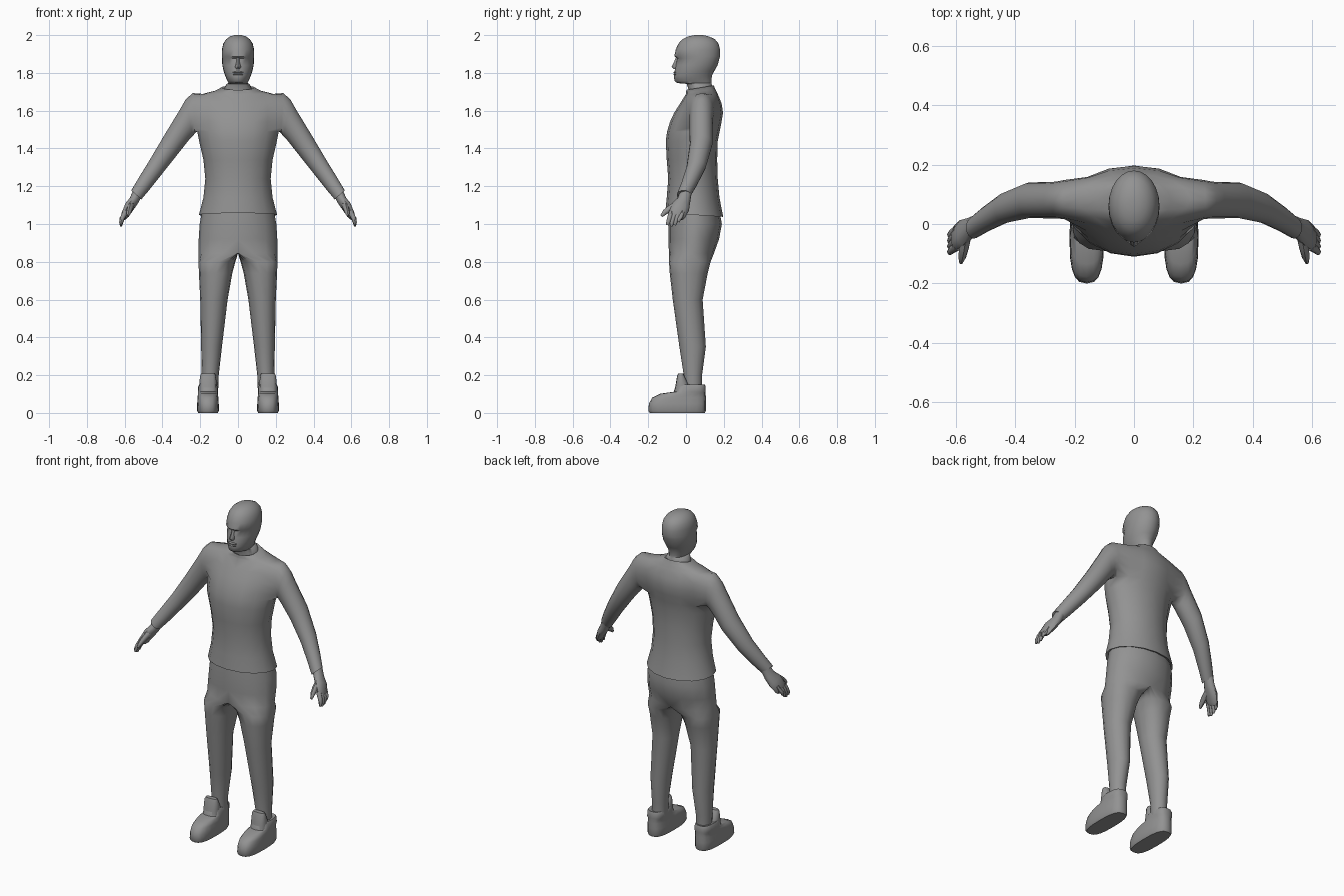
import bpy, bmesh
from math import sin, cos, pi, radians
from mathutils import Vector

GREY = bpy.data.materials.new("dark_grey")
GREY.diffuse_color = (.29, .29, .29, 1)


def bridge(bm, a, b, closed=True, skip=()):
    n = len(a)
    for i in range(n if closed else n - 1):
        if i not in skip:
            j = (i + 1) % n
            bm.faces.new((a[i], a[j], b[j], b[i]))


def finish(bm, name, mirror=True, angle=45):
    bmesh.ops.recalc_face_normals(bm, faces=bm.faces[:])
    mesh = bpy.data.meshes.new(name)
    bm.to_mesh(mesh)
    bm.free()
    mesh.materials.append(GREY)
    ob = bpy.data.objects.new(name, mesh)
    bpy.context.collection.objects.link(ob)
    bpy.ops.object.select_all(action='DESELECT')
    ob.select_set(True)
    bpy.context.view_layer.objects.active = ob
    bpy.ops.object.shade_smooth_by_angle(angle=radians(angle))
    if mirror:
        ob.modifiers.new("Mirror", 'MIRROR').use_clip = True
    return ob


def skin(name, rings, mirror=True, caps=True, angle=45):
    bm = bmesh.new()
    loops = [[bm.verts.new(p) for p in r] for r in rings]
    for a, b in zip(loops, loops[1:]):
        bridge(bm, a, b)
    if caps:
        bm.faces.new(loops[0])
        bm.faces.new(loops[-1])
    # open the side that meets the mirror plane
    if mirror:
        mid = [f for f in bm.faces if all(abs(v.co.x) < 1e-4 for v in f.verts)]
        bmesh.ops.delete(bm, geom=mid, context='FACES')
    return finish(bm, name, mirror, angle)


def oval(z, x_in, cx, x_out, yf, yb, n=16, power=2.0):
    """Horizontal ring with its own inner and outer half widths."""
    pts = []
    for k in range(n):
        t = -pi / 2 + 2 * pi * k / n
        c, s = cos(t), sin(t)
        c = abs(c) ** (2 / power) * (1 if c > 1e-6 else -1 if c < -1e-6 else 0)
        s = abs(s) ** (2 / power) * (1 if s > 0 else -1)
        x = cx + c * ((x_out - cx) if c > 0 else (cx - x_in))
        pts.append(Vector((x, (yf + yb) / 2 + s * (yb - yf) / 2, z)))
    return pts


def tube(name, path, radii, n=10):
    """Tapered tube; radii are (thickness near x, width)."""
    path = [Vector(p) for p in path]
    rings = []
    for i, (p, (a, b)) in enumerate(zip(path, radii)):
        t = (path[min(i + 1, len(path) - 1)] - path[max(i - 1, 0)]).normalized()
        u = (Vector((1, 0, 0)) - t * t.x).normalized()
        v = t.cross(u)
        rings.append([p + u * a * cos(2 * pi * k / n) + v * b * sin(2 * pi * k / n)
                      for k in range(n)])
    return skin(name, rings)


# Shirt: half body with an arm hole, continued into a sleeve
body = [  # z, half width, front y, back y, tilt
    (1.06, .18, -.08, .165, -.01), (1.048, .207, -.110, .197, -.010),
    (1.14, .183, -.102, .177, 0), (1.24, .173, -.094, .168, 0),
    (1.34, .183, -.102, .165, 0), (1.44, .206, -.107, .168, 0),
    (1.49, .216, -.100, .178, 0), (1.54, .220, -.085, .188, 0),
    (1.59, .222, -.062, .196, 0), (1.64, .218, -.030, .188, 0),
    (1.688, .190, .000, .168, 0), (1.704, .125, .000, .156, .008),
    (1.722, .088, .002, .147, .012), (1.715, .066, .015, .138, .012)]
sleeve = [  # top x, top z, bottom x, bottom z, centre y, half depth
    (.240, 1.693, .228, 1.480, .082, .066), (.278, 1.658, .240, 1.465, .081, .062),
    (.305, 1.610, .260, 1.445, .080, .061), (.390, 1.470, .315, 1.375, .080, .060),
    (.470, 1.335, .400, 1.268, .054, .051), (.530, 1.237, .470, 1.180, .015, .042),
    (.565, 1.178, .512, 1.130, -.012, .037), (.558, 1.175, .520, 1.139, -.012, .027)]
bm = bmesh.new()
grid = []
for z, rx, yf, yb, tilt in body:
    row = []
    for i in range(9):
        t = -pi / 2 + pi * i / 8
        x = rx * cos(t) if 0 < i < 8 else 0
        row.append(bm.verts.new((x, (yf + yb) / 2 + sin(t) * (yb - yf) / 2,
                                 z + tilt * sin(t))))
    grid.append(row)
LO, HI = 6, 10
for r in range(len(grid) - 1):
    bridge(bm, grid[r], grid[r + 1], False, (2, 3, 4, 5) if LO <= r < HI else ())
loop = ([grid[LO][4], grid[LO][5]] + [grid[r][6] for r in range(LO, HI + 1)]
        + [grid[HI][i] for i in (5, 4, 3)]
        + [grid[r][2] for r in range(HI, LO - 1, -1)] + [grid[LO][3]])
for tx, tz, bx, bz, yc, ry in sleeve:
    ring = []
    for k in range(16):
        t = 2 * pi * k / 16
        c = cos(t) / 2
        ring.append(bm.verts.new(((tx + bx) / 2 + c * (bx - tx), yc + ry * sin(t),
                                  (tz + bz) / 2 + c * (bz - tz))))
    bridge(bm, loop, ring)
    loop = ring
bm.faces.new(loop)
finish(bm, "shirt", angle=75)

# Trousers: hips meet at the middle, then split into legs
skin("trousers", [oval(*r) for r in (
    (1.08, 0, 0, .188, -.085, .175), (1.00, 0, 0, .203, -.092, .190),
    (.92, 0, 0, .208, -.092, .175), (.845, 0, 0, .210, -.091, .148),
    (.80, .014, .100, .209, -.090, .130, 16, 2.6),
    (.74, .030, .115, .207, -.086, .115, 16, 2.2),
    (.60, .055, .128, .200, -.070, .088),
    (.35, .085, .140, .195, -.035, .105), (.20, .102, .147, .192, -.012, .085),
    (.12, .105, .147, .190, -.012, .085))], caps=False, angle=80)

# Shoes and tongues
CX = .159
skin("shoe", [oval(z, CX - w, CX, CX + w, yf, yb, 20, 2.8) for z, w, yf, yb in (
    (0, .052, -.192, .100), (.012, .058, -.200, .105), (.05, .057, -.196, .105),
    (.082, .055, -.178, .105), (.102, .053, -.135, .104), (.112, .053, -.065, .104),
    (.140, .052, -.056, .104), (.150, .046, -.050, .100), (.146, .038, -.04, .09))])
skin("shoe_tongue", [oval(z, CX - w, CX, CX + w, yf, yb, 12, 2.8) for z, w, yf, yb in (
    (.10, .048, -.064, .02), (.15, .046, -.055, .015), (.195, .042, -.047, -.008),
    (.208, .036, -.042, -.014))])

# Head and neck
skin("head", [oval(z, -w, 0, w, yf, yb, 24) for z, w, yf, yb in (
    (1.66, .084, .012, .145), (1.715, .074, .013, .140), (1.742, .060, .004, .136),
    (1.746, .050, -.046, .135), (1.757, .056, -.061, .135), (1.785, .068, -.064, .137),
    (1.81, .076, -.060, .150), (1.84, .083, -.056, .167), (1.876, .085, -.047, .177),
    (1.888, .086, -.062, .180), (1.925, .085, -.054, .180), (1.955, .078, -.040, .172),
    (1.978, .063, -.020, .153), (1.993, .042, .010, .122), (2.0, .018, .045, .090))],
    mirror=False, angle=50)
skin("nose", [oval(z, -w, 0, w, yf, -.03, 8) for z, w, yf in (
    (1.885, .009, -.052), (1.855, .010, -.065), (1.832, .016, -.077),
    (1.820, .012, -.064))], mirror=False)
for part, z in (("upper_lip", 1.803), ("lower_lip", 1.791)):
    skin(part, [oval(z + h, -w, 0, w, yf, -.03, 10) for h, w, yf in (
        (-.006, .024, -.060), (0, .030, -.068), (.006, .024, -.060))], mirror=False)

# Hands: palm, four fingers and a thumb, mirrored
tube("palm", [(.532, .000, 1.165), (.550, -.012, 1.125), (.575, -.028, 1.092),
              (.598, -.046, 1.050), (.604, -.052, 1.035)],
     [(.027, .030), (.026, .036), (.026, .048), (.020, .045), (.012, .036)], 12)
for i, drop in enumerate((.006, 0, .006, .022)):
    y = -.076 + .019 * i
    tube("finger", [(.594, y, 1.066), (.611, y - .010, 1.034),
                    (.619, y - .018, 1.004 + drop), (.619, y - .022, .988 + drop)],
         [(.015, .014), (.013, .013), (.010, .011), (.005, .007)], 8)
tube("thumb", [(.566, -.045, 1.100), (.572, -.082, 1.083), (.578, -.112, 1.062),
               (.582, -.130, 1.042)],
     [(.018, .022), (.016, .018), (.013, .014), (.006, .007)], 8)
